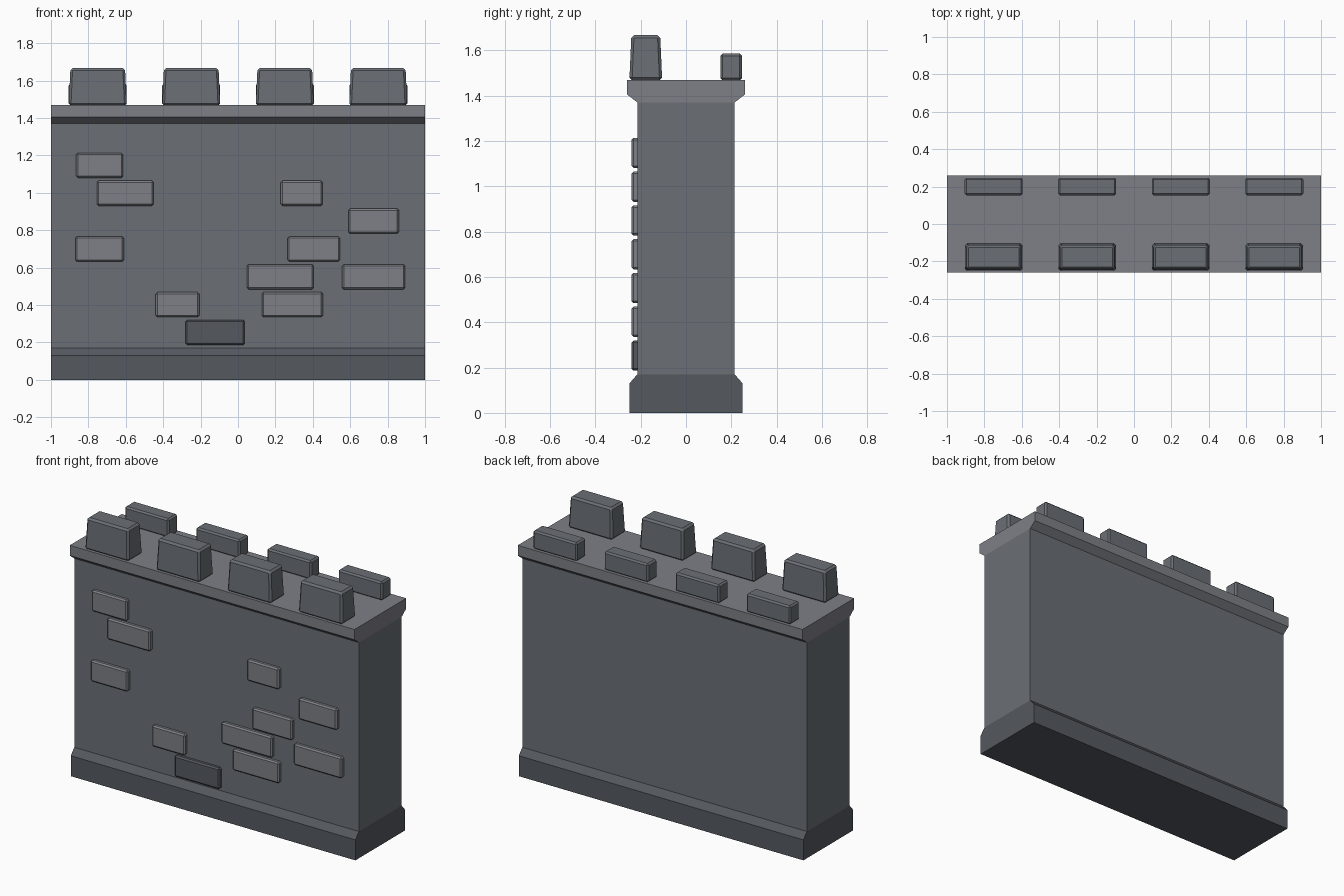
import bpy
import bmesh

if "Cube" in bpy.data.objects:
    bpy.data.objects.remove(bpy.data.objects["Cube"])


def material(name, rgb):
    m = bpy.data.materials.new(name)
    m.diffuse_color = (*rgb, 1)
    m.use_nodes = True
    m.node_tree.nodes["Principled BSDF"].inputs["Base Color"].default_value = m.diffuse_color
    return m


STONE = material("stone", (0.145, 0.16, 0.18))
LIGHT = material("light_stone", (0.21, 0.215, 0.24))
DARK = material("dark_stone", (0.09, 0.10, 0.115))


def finish(name, bm, mat):
    bmesh.ops.recalc_face_normals(bm, faces=bm.faces)
    mesh = bpy.data.meshes.new(name)
    bm.to_mesh(mesh)
    bm.free()
    mesh.materials.append(mat)
    ob = bpy.data.objects.new(name, mesh)
    bpy.context.collection.objects.link(ob)
    return ob


def course(name, half_profile, mat):
    """Mirror a (y, z) half profile and extrude it along the wall's length."""
    bm = bmesh.new()
    pts = half_profile + [(-y, z) for y, z in reversed(half_profile)]
    face = bm.faces.new([bm.verts.new((-1, y, z)) for y, z in pts])
    ext = bmesh.ops.extrude_face_region(bm, geom=[face])
    verts = [v for v in ext["geom"] if isinstance(v, bmesh.types.BMVert)]
    bmesh.ops.translate(bm, verts=verts, vec=(2, 0, 0))
    return finish(name, bm, mat)


def block(name, lo, hi, mat, bevel, taper=0.0):
    """Chamfered stone block, its top drawn in by taper on each side."""
    bm = bmesh.new()
    bmesh.ops.create_cube(bm, size=1)
    for v in bm.verts:
        inset = taper if v.co.z > 0 else 0
        for i in range(3):
            s = 1 if v.co[i] > 0 else -1
            v.co[i] = (hi[i] if s > 0 else lo[i]) - (s * inset if i < 2 else 0)
    bmesh.ops.bevel(bm, geom=list(bm.edges), offset=bevel, segments=1,
                    affect='EDGES', profile=0.5)
    return finish(name, bm, mat)


# Wall body, plinth and flared walkway slab
course("base_plinth", [(0.25, 0), (0.25, 0.13), (0.215, 0.17)], DARK)
course("wall_body", [(0.215, 0.17), (0.215, 1.37)], STONE)
course("walkway_slab", [(0.215, 1.37), (0.26, 1.405), (0.26, 1.47)], LIGHT)

# Tall tapered front merlons and low rear merlons
for i in range(4):
    x = -0.75 + 0.5 * i
    block(f"front_merlon_{i + 1}", (x - 0.155, -0.25, 1.467),
          (x + 0.155, -0.105, 1.667), STONE, 0.012, 0.009)
    block(f"rear_merlon_{i + 1}", (x - 0.155, 0.152, 1.467),
          (x + 0.155, 0.247, 1.585), STONE, 0.01)

# Raised bricks on the front face: (row, left x, right x)
bricks = [
    (6, -0.865, -0.615),
    (5, -0.755, -0.452), (5, 0.228, 0.452),
    (4, 0.59, 0.86),
    (3, -0.87, -0.61), (3, 0.265, 0.545),
    (2, 0.047, 0.404), (2, 0.557, 0.894),
    (1, -0.44, -0.207), (1, 0.127, 0.454),
    (0, -0.281, 0.036),
]
for n, (row, x0, x1) in enumerate(bricks):
    z = 0.253 + 0.149 * row
    block(f"raised_brick_{n + 1}", (x0, -0.24, z - 0.067),
          (x1, -0.202, z + 0.067), DARK if row == 0 else LIGHT, 0.009)
